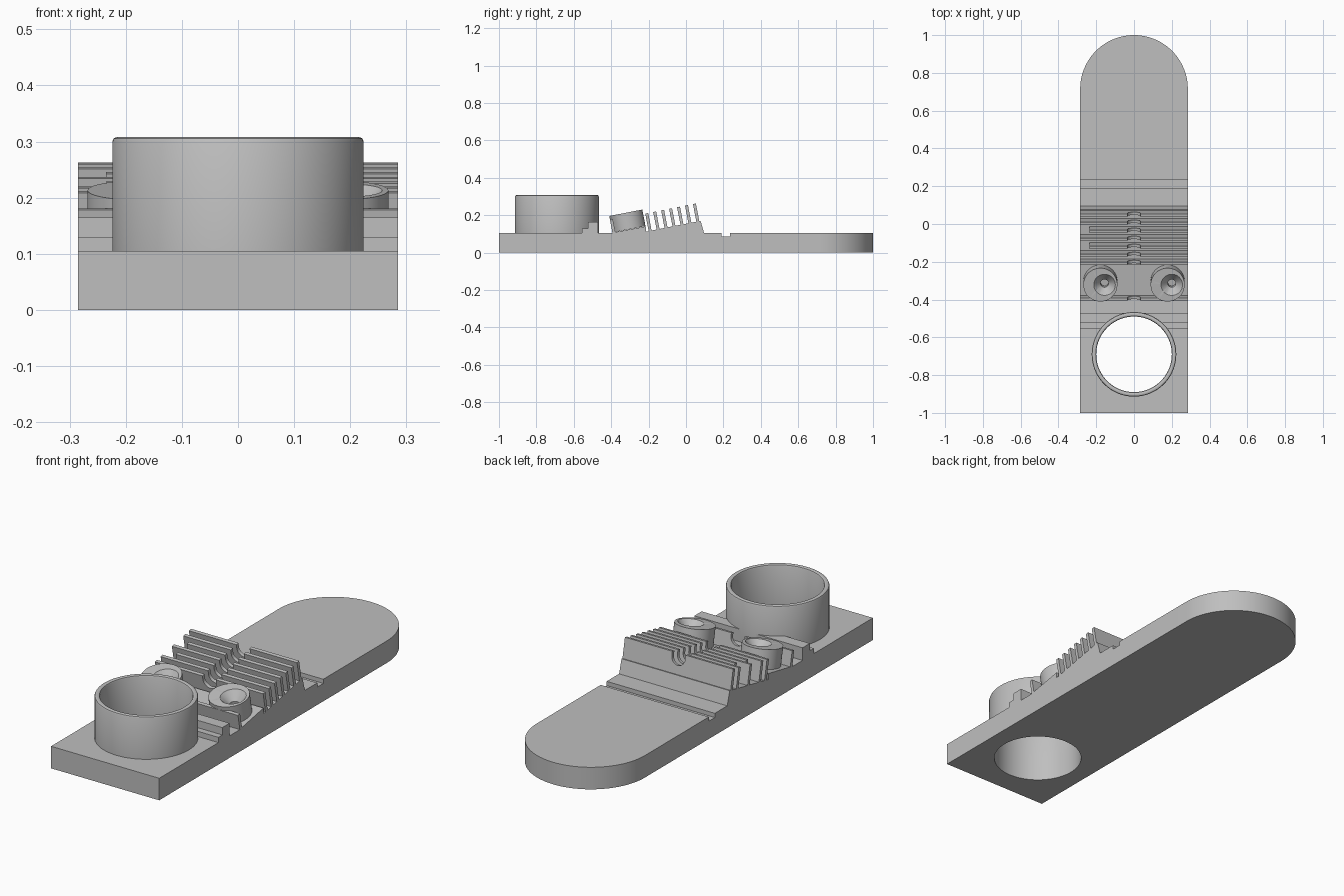
import bpy, bmesh
from math import sin, cos, pi, radians
from mathutils import Matrix, Vector

cube = bpy.data.objects.get("Cube")
if cube:
    bpy.data.objects.remove(cube)

grey = bpy.data.materials.new("plain grey")
grey.use_nodes = True
grey.diffuse_color = (0.52, 0.52, 0.52, 1)
grey.node_tree.nodes["Principled BSDF"].inputs["Base Color"].default_value = (0.52, 0.52, 0.52, 1)

HALF_W, TOP, TILT = 0.285, 0.105, radians(11)
RING_Y = -0.69


def make(name, bm):
    bmesh.ops.recalc_face_normals(bm, faces=bm.faces)
    mesh = bpy.data.meshes.new(name)
    bm.to_mesh(mesh)
    bm.free()
    mesh.materials.append(grey)
    ob = bpy.data.objects.new(name, mesh)
    bpy.context.collection.objects.link(ob)
    return ob


def prism(name, points, offset, matrix=Matrix()):
    """Extrude a flat outline of 3D points along an offset."""
    bm = bmesh.new()
    face = bm.faces.new([bm.verts.new(p) for p in points])
    ext = bmesh.ops.extrude_face_region(bm, geom=[face])
    moved = [v for v in ext["geom"] if isinstance(v, bmesh.types.BMVert)]
    bmesh.ops.translate(bm, verts=moved, vec=Vector(offset))
    bm.transform(matrix)
    return make(name, bm)


def across(name, profile, half=HALF_W):
    """Extrude a (y, z) profile across the full width."""
    return prism(name, [(-half, y, z) for y, z in profile], (2 * half, 0, 0))


def lathe(name, profile, matrix, closed=False, steps=72):
    """Spin an (r, z) profile about the z axis."""
    bm = bmesh.new()
    vs = [bm.verts.new((r, 0, z)) for r, z in profile]
    pairs = list(zip(vs, vs[1:])) + ([(vs[-1], vs[0])] if closed else [])
    edges = [bm.edges.new(p) for p in pairs]
    bmesh.ops.spin(bm, geom=vs + edges, axis=(0, 0, 1), cent=(0, 0, 0),
                   steps=steps, angle=2 * pi)
    bmesh.ops.remove_doubles(bm, verts=bm.verts, dist=1e-5)
    bm.transform(matrix)
    return make(name, bm)


def cut(ob, cutter):
    mod = ob.modifiers.new("cut", "BOOLEAN")
    mod.operation, mod.solver, mod.object = "DIFFERENCE", "EXACT", cutter
    bpy.context.view_layer.objects.active = ob
    bpy.ops.object.modifier_apply(modifier=mod.name)
    bpy.data.objects.remove(cutter)


def cylinder(name, r, z0, z1, matrix):
    return lathe(name, [(0, z0), (r, z0), (r, z1), (0, z1)], matrix)


def bore(r):
    return cylinder("bore", r, -0.1, 0.5, Matrix.Translation((0, RING_Y, 0)))


parts = []

# Base plate with one rounded end, a cross groove and the ring bore
arc = [(HALF_W * cos(pi * i / 48), 1 - HALF_W + HALF_W * sin(pi * i / 48), 0) for i in range(49)]
base = prism("base_plate", [(-HALF_W, -1, 0), (HALF_W, -1, 0)] + arc, (0, 0, TOP))
cut(base, across("groove", [(0.19, 0.085), (0.235, 0.085), (0.235, 0.2), (0.19, 0.2)], 0.4))
cut(base, bore(0.2))
parts.append(base)

# Cup ring with softened rim
parts.append(lathe("cup_ring", [(0.2, TOP), (0.224, TOP), (0.224, 0.3), (0.2215, 0.3055),
                                (0.216, 0.308), (0.208, 0.308), (0.2025, 0.3055), (0.2, 0.3)],
                   Matrix.Translation((0, RING_Y, 0)), closed=True))

# Stepped ledge behind the ring
ledge = across("stepped_ledge", [(-0.555, 0.1), (-0.555, 0.13), (-0.525, 0.13),
                                 (-0.525, 0.165), (-0.47, 0.165), (-0.47, 0.1)])
cut(ledge, bore(0.212))
parts.append(ledge)

# Sloped bed under the bosses and fins
parts.append(across("sloped_bed", [(-0.385, 0.1), (-0.385, 0.108), (-0.215, 0.14), (-0.215, 0.112),
                                   (0.078, 0.17), (0.098, 0.1)]))


# Tilted fins, each with a round-bottomed notch in the middle
def fin(name, y, z, height, depth, left=-HALF_W, thick=0.016):
    r = 0.035
    notch = [(r * cos(pi * i / 16), height - depth + r - r * sin(pi * i / 16)) for i in range(17)]
    outline = [(left, 0), (HALF_W, 0), (HALF_W, height), (r, height)] + notch
    outline += [(-r, height), (left, height)]
    place = Matrix.Translation((0, y, z)) @ Matrix.Rotation(TILT, 4, "X")
    parts.append(prism(name, [(x, -thick / 2, h) for x, h in outline], (0, thick, 0), place))


for i in range(7):
    y = -0.19 + 0.0425 * i
    fin(f"fin_{i + 1}", y, 0.107 + 0.2 * (y + 0.19), 0.105, 0.055,
        left=-0.235 if i in (2, 4) else -HALF_W)
fin("front_wall", -0.383, 0.095, 0.086, 0.05)

# Two tilted bosses with off-centre countersunk holes
for side, x in (("right", -0.178), ("left", 0.178)):
    place = Matrix.Translation((x, -0.322, 0.213)) @ Matrix.Rotation(TILT, 4, "X")
    boss = cylinder(f"{side}_boss", 0.09, -0.09, 0, place)
    cut(boss, lathe("countersink", [(0, -0.08), (0.021, -0.08), (0.021, -0.04), (0.057, 0), (0.057, 0.05), (0, 0.05)],
                    place @ Matrix.Translation((0.022, 0, 0)), steps=48))
    parts.append(boss)

# Smooth round walls, keep hard edges
bpy.ops.object.select_all(action="DESELECT")
for ob in parts:
    ob.select_set(True)
bpy.context.view_layer.objects.active = base
bpy.ops.object.shade_smooth_by_angle(angle=radians(30))
